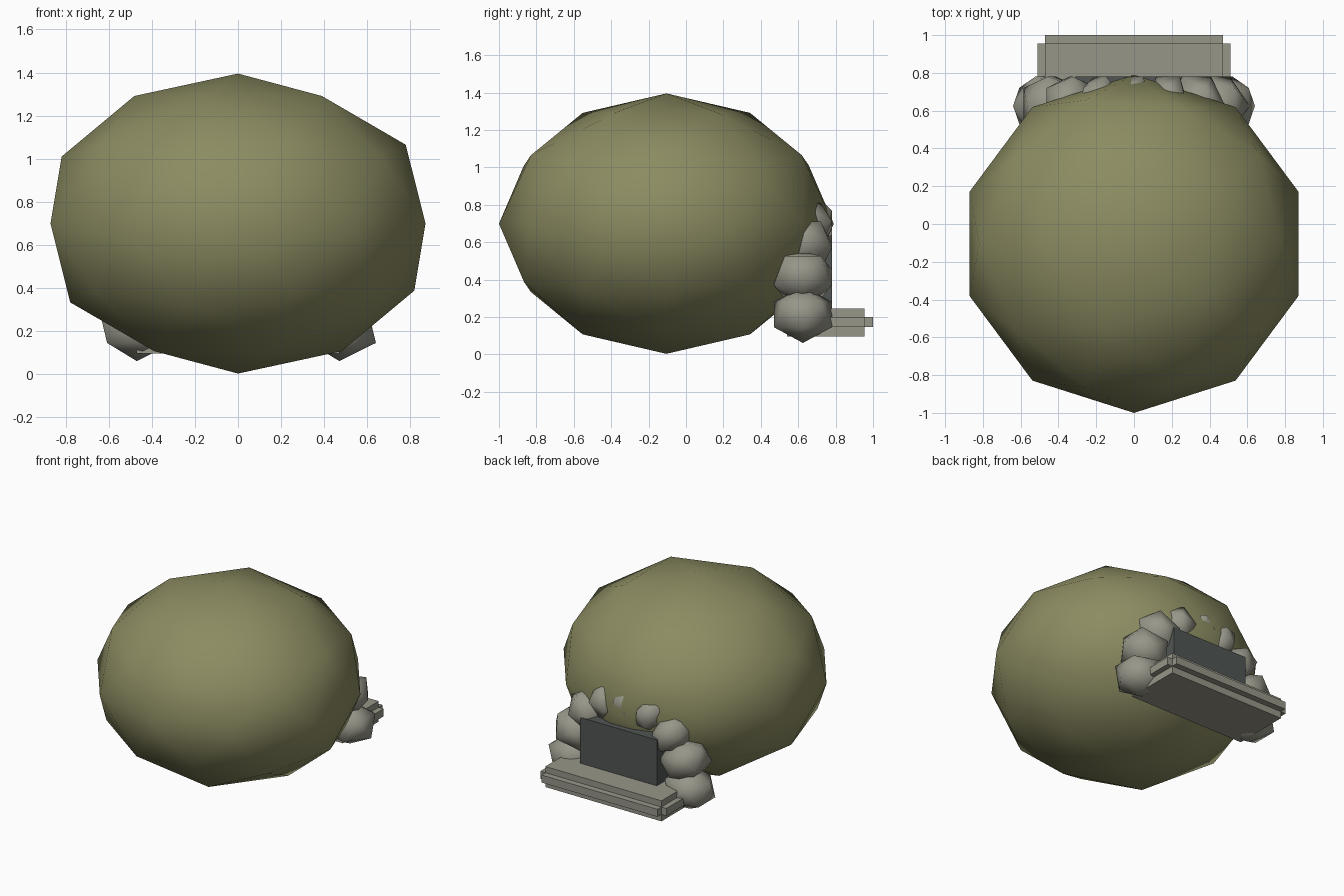
import bpy
from math import pi, sin, cos

if "Cube" in bpy.data.objects:
    bpy.data.objects.remove(bpy.data.objects["Cube"])


def make_material(name, rgb):
    mat = bpy.data.materials.new(name)
    mat.use_nodes = True
    colour = (*rgb, 1.0)
    mat.diffuse_color = colour
    mat.node_tree.nodes["Principled BSDF"].inputs["Base Color"].default_value = colour
    return mat


moss = make_material("moss_green", (0.26, 0.26, 0.122))
stone = make_material("grey_stone", (0.31, 0.305, 0.25))
dark = make_material("dark_slate", (0.08, 0.092, 0.088))


def finish(name, mat):
    obj = bpy.context.object
    obj.name = name
    obj.data.materials.append(mat)
    return obj


def ball(name, mat, detail, centre, radii, turn=(0, 0, 0)):
    bpy.ops.mesh.primitive_ico_sphere_add(subdivisions=detail, radius=1, location=centre)
    obj = finish(name, mat)
    # half turn puts the raised ring's corner on the -x side
    for v in obj.data.vertices:
        v.co.x, v.co.y = -v.co.x * radii[0], -v.co.y * radii[1]
        v.co.z *= radii[2]
    obj.rotation_euler = turn
    bpy.ops.object.shade_smooth()
    return obj


def box(name, mat, low, high):
    bpy.ops.mesh.primitive_cube_add(size=1, location=[(a + b) / 2 for a, b in zip(low, high)])
    obj = finish(name, mat)
    obj.scale = [b - a for a, b in zip(low, high)]
    return obj


# Big rounded mound
ball("mound", moss, 2, (0, -0.105, 0.699), (0.915, 0.895, 0.696))

# Arch of stones around the doorway, shrinking toward the top
COUNT = 9
for i in range(COUNT):
    angle = pi * i / (COUNT - 1)
    size = 1 - 0.3 * sin(angle) ** 3
    ball("arch_stone_%d" % (i + 1), stone, 1,
         (0.47 * cos(angle), 0.625, 0.213 + 0.52 * sin(angle)),
         (0.19 * size, 0.182, 0.152 * size), (0, -angle, 0))

# Dark door panel
box("door", dark, (-0.31, 0.6, 0.18), (0.31, 0.78, 0.58))

# Doorstep with a raised band along its sides and edges
box("doorstep", stone, (-0.47, 0.54, 0.095), (0.47, 0.955, 0.245))
box("doorstep_side_band", stone, (-0.51, 0.54, 0.145), (0.51, 0.955, 0.2))
box("doorstep_edge_band", stone, (-0.47, 0.58, 0.145), (0.47, 1.0, 0.2))
